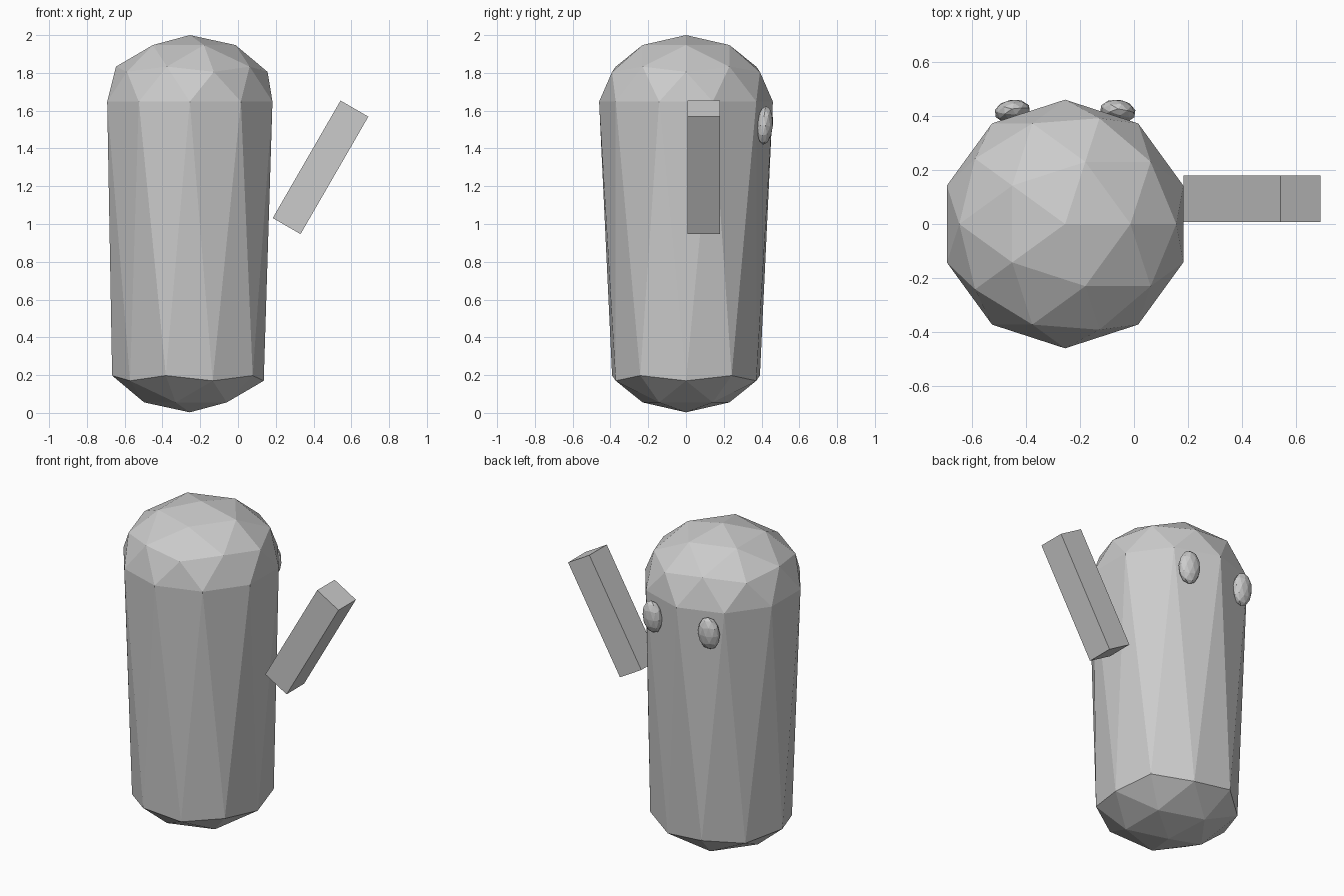
import bpy
from math import radians

if "Cube" in bpy.data.objects:
    bpy.data.objects.remove(bpy.data.objects["Cube"])

BODY_X = -0.255


def ico(name, loc, scale, rot=(0, 0, 0)):
    bpy.ops.mesh.primitive_ico_sphere_add(subdivisions=2, radius=1, location=loc, rotation=rot)
    ob = bpy.context.object
    ob.name = name
    ob.scale = scale
    return ob


# Body: faceted sphere stretched into a capsule by lowering its lower half
body = ico("body", (BODY_X, 0, 0), (1, 1, 1))
for v in body.data.vertices:
    upper = v.co.z > -0.1
    v.co.x *= 0.46
    v.co.y *= 0.46
    v.co.z = v.co.z * 0.352 + (1.648 if upper else 0.355)

# Eyes: flattened ovals on the back (+y) side, leaning with the body wall
for side, name in ((-1, "left_eye"), (1, "right_eye")):
    ico(name, (BODY_X + side * 0.195, 0.417, 1.522), (0.067, 0.043, 0.103),
        (radians(-5), 0, radians(-8 * side)))

# Arm: slanted bar beside the body
bpy.ops.mesh.primitive_cube_add(size=1, location=(0.437, 0.093, 1.30),
                                rotation=(0, radians(30), 0))
arm = bpy.context.object
arm.name = "arm"
arm.scale = (0.17, 0.172, 0.718)
